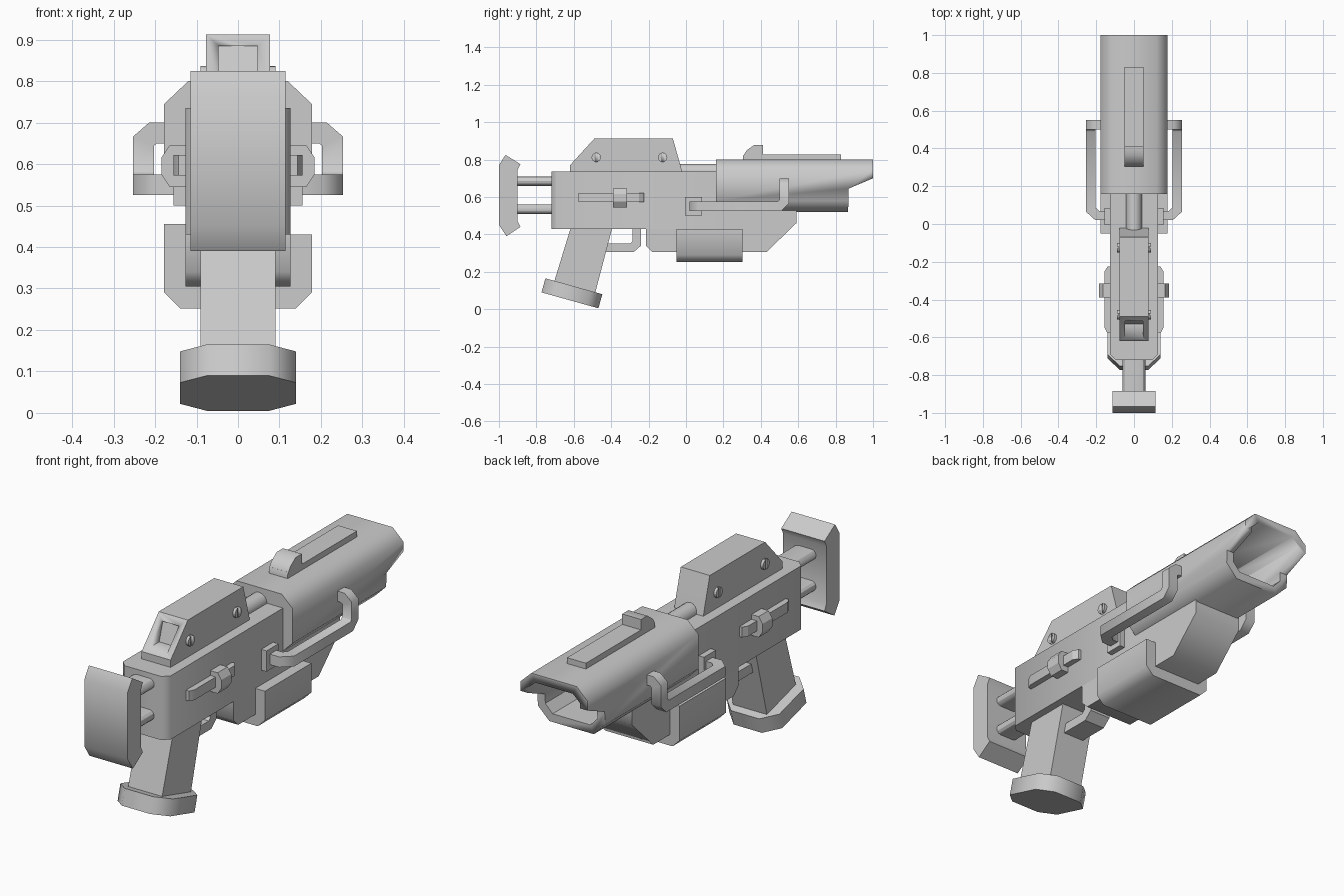
import bpy, bmesh
from math import cos, sin, pi, radians
from mathutils import Vector

if "Cube" in bpy.data.objects:
    bpy.data.objects.remove(bpy.data.objects["Cube"])


def finish(name, bm, angle=50):
    bmesh.ops.recalc_face_normals(bm, faces=bm.faces)
    me = bpy.data.meshes.new(name)
    bm.to_mesh(me)
    bm.free()
    ob = bpy.data.objects.new(name, me)
    bpy.context.collection.objects.link(ob)
    if angle:
        bpy.ops.object.select_all(action='DESELECT')
        bpy.context.view_layer.objects.active = ob
        ob.select_set(True)
        bpy.ops.object.shade_smooth_by_angle(angle=radians(angle))
    return ob


def prism(name, axis, pts, lo, hi, angle=30):
    """Extrude a 2D outline along an axis (x: y,z  y: x,z  z: x,y)."""
    place = {'x': lambda a, b, t: (t, a, b),
             'y': lambda a, b, t: (a, t, b),
             'z': lambda a, b, t: (a, b, t)}[axis]
    bm = bmesh.new()
    ends = [[bm.verts.new(place(a, b, t)) for a, b in pts] for t in (lo, hi)]
    n = len(pts)
    for ring in ends:
        bm.faces.new(ring)
    for i in range(n):
        j = (i + 1) % n
        bm.faces.new((ends[0][i], ends[0][j], ends[1][j], ends[1][i]))
    return finish(name, bm, angle)


def box(a0, a1, b0, b1):
    return [(a0, b0), (a1, b0), (a1, b1), (a0, b1)]


def mirrored(half):
    return half + [(-x, z) for x, z in reversed(half)]


def ellipse(cx, cy, rx, ry, n):
    return [(cx + rx * cos(2 * pi * i / n), cy + ry * sin(2 * pi * i / n)) for i in range(n)]


def cut(ob, cutter):
    mod = ob.modifiers.new("cut", 'BOOLEAN')
    mod.operation, mod.solver, mod.object = 'DIFFERENCE', 'EXACT', cutter
    bpy.context.view_layer.objects.active = ob
    bpy.ops.object.modifier_apply(modifier=mod.name)
    bpy.data.objects.remove(cutter)


def square_bar(name, path, r):
    """Sweep a square section along a path with mitred corners."""
    p = [Vector(q) for q in path]
    d = [(b - a).normalized() for a, b in zip(p, p[1:])]
    bm = bmesh.new()
    side = d[0].cross(Vector((0, 0, 1))).normalized() * r
    up = Vector((0, 0, r))
    ring = [p[0] + side * s + up * t for s, t in ((1, 1), (1, -1), (-1, -1), (-1, 1))]
    prev = [bm.verts.new(v) for v in ring]
    bm.faces.new(prev)
    for i, q in enumerate(p[1:]):
        n = d[i] + (d[i + 1] if i + 1 < len(d) else d[i])
        ring = [v + d[i] * ((q - v).dot(n) / d[i].dot(n)) for v in ring]
        new = [bm.verts.new(v) for v in ring]
        for k in range(4):
            m = (k + 1) % 4
            bm.faces.new((prev[k], prev[m], new[m], new[k]))
        prev = new
    bm.faces.new(prev)
    return finish(name, bm)


# Shoulder stock and its two rods
prism("butt_plate", 'x', [(-1, .45), (-1, .77), (-.965, .825), (-.885, .775), (-.9, .745),
                          (-.9, .47), (-.885, .44), (-.96, .39)], -.115, .115, 45)
for z in (.535, .685):
    half = [(.035 + .025 * sin(a), z + .025 * cos(a)) for a in [pi * i / 6 for i in range(7)]]
    prism("stock_rod", 'y', mirrored(half), -.92, -.7)

# Receiver with chamfered rear corners, and the tube along its top
prism("receiver", 'z', [(.127, .17), (.127, -.69), (.097, -.72), (-.097, -.72),
                        (-.127, -.69), (-.127, .17)], .43, .735, 50)
prism("top_tube", 'y', ellipse(0, .735, .042, .042, 16), -.05, .2)

# Sight housing with a recessed rear window and screws
sight = prism("sight_housing", 'x', [(-.62, .73), (-.62, .77), (-.49, .912), (-.07, .912),
                                     (-.03, .77), (-.02, .73)], -.077, .077, 25)
cut(sight, prism("window_cutter", 'x', [(-.7, .79), (-.53, .79), (-.5, .885), (-.7, .885)],
                 -.047, .047))
for y in (-.48, -.125):
    screw = prism("housing_screw", 'x', ellipse(y, .812, .025, .025, 16), -.09, .09)
    for s in (-1, 1):
        cut(screw, prism("slot_cutter", 'x', box(y - .005, y + .005, .78, .85),
                         *sorted((s * .082, s * .1))))

# Barrel shroud: octagonal sleeve, hollow, with a stepped muzzle
shroud = prism("barrel_shroud", 'y', mirrored([(.12, .80), (.178, .745), (.178, .58), (.118, .52)]),
               .16, 1, 50)
cut(shroud, prism("bore_cutter", 'y', mirrored([(.1, .76), (.138, .725), (.138, .6), (.1, .56)]),
                  .5, 1.1))
cut(shroud, prism("muzzle_cutter", 'x', [(.865, .45), (.87, .645), (1, .70), (1.1, .74), (1.1, .45)],
                  -.3, .3))

# Rail and bump on the shroud
prism("top_rail", 'x', box(.31, .83, .79, .828), -.05, .05)
prism("front_sight", 'x', [(.305, .79), (.305, .82), (.325, .85), (.365, .878), (.412, .878),
                           (.412, .79)], -.05, .05, 45)

# Lower handguard and the box slung across it
prism("handguard", 'x', [(-.215, .44), (-.215, .34), (-.18, .305), (.43, .305), (.59, .46),
                         (.59, .53), (.1, .53), (.1, .44)], -.127, .127, 50)
prism("lower_box", 'y', [(.178, .43), (.178, .29), (.14, .252), (-.14, .252), (-.178, .29),
                         (-.178, .455), (-.12, .455), (.12, .43)], -.05, .302, 50)

# Grip with a flared octagonal base
prism("grip", 'x', [(-.615, .44), (-.393, .44), (-.49, .07), (-.71, .13)], -.09, .09)
base = prism("grip_base", 'z', [(.075, -.158), (.14, -.095), (.14, .095), (.075, .158),
                                (-.075, .158), (-.14, .095), (-.14, -.095), (-.075, -.158)],
             -.039, .039, 50)
base.location = (0, -.61, .085)
base.rotation_euler.x = radians(-15.6)

# Trigger guard
prism("trigger_guard", 'x', [(-.44, .305), (-.28, .305), (-.24, .34), (-.24, .44), (-.285, .44),
                             (-.285, .365), (-.3, .35), (-.44, .35)], -.055, .055)

# Parts repeated on both sides
for s in (-1, 1):
    prism("side_bolt", 'z', [(s * .12, -.575), (s * .143, -.575), (s * .155, -.55),
                             (s * .155, -.25), (s * .14, -.225), (s * .12, -.225)], .573, .622)
    prism("bolt_knob", 'y', [(s * .12, .545), (s * .165, .545), (s * .185, .575),
                             (s * .185, .615), (s * .165, .645), (s * .12, .645)], -.39, -.315)
    prism("handle_bracket", 'x', box(-.005, .085, .5, .6), *sorted((s * .12, s * .155)))
    square_bar("side_handle", [(s * x, y, z) for x, y, z in (
        (.13, .045, .55), (.195, .045, .55), (.228, .075, .55), (.228, .5, .55),
        (.228, .525, .575), (.228, .525, .655), (.205, .525, .675), (.16, .525, .675))], .025)
